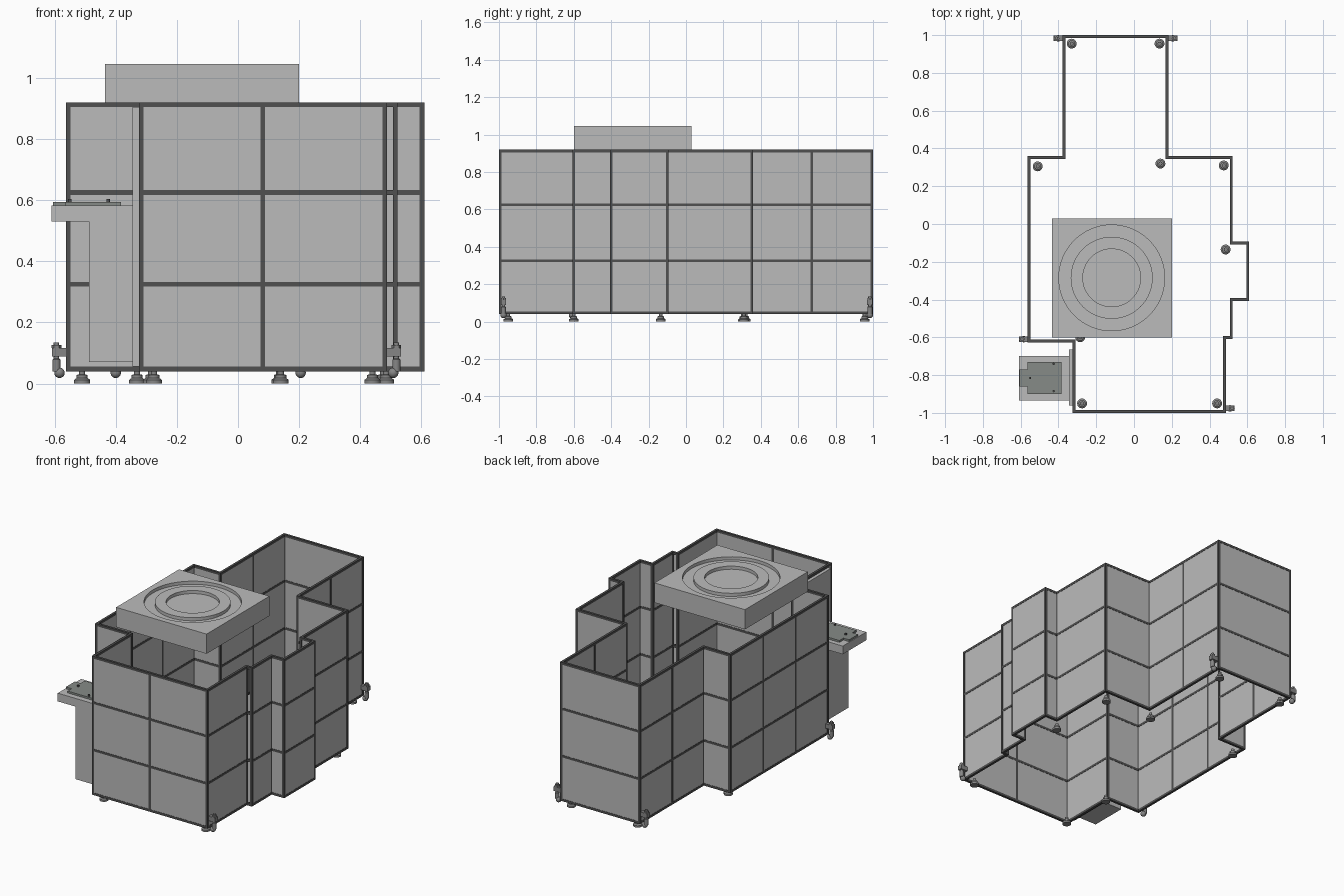
import bpy, bmesh, math
from mathutils import Vector, Matrix

default = bpy.data.objects.get("Cube")
if default:
    bpy.data.objects.remove(default, do_unlink=True)


def material(name, r, g, b):
    m = bpy.data.materials.new(name)
    m.use_nodes = True
    m.diffuse_color = (r, g, b, 1)
    m.node_tree.nodes["Principled BSDF"].inputs["Base Color"].default_value = (r, g, b, 1)
    return m


PANEL = material("panel grey", .5, .5, .5)
FRAME = material("frame dark grey", .08, .08, .08)
METAL = material("metal grey", .24, .24, .24)
PLATE = material("plate grey", .24, .26, .245)


def finish(name, bm, mat, smooth=False):
    bmesh.ops.recalc_face_normals(bm, faces=bm.faces)
    me = bpy.data.meshes.new(name)
    bm.to_mesh(me)
    bm.free()
    me.materials.append(mat)
    ob = bpy.data.objects.new(name, me)
    bpy.context.collection.objects.link(ob)
    if smooth:
        bpy.ops.object.select_all(action="DESELECT")
        ob.select_set(True)
        bpy.context.view_layer.objects.active = ob
        bpy.ops.object.shade_smooth_by_angle()
    return ob


def add_box(bm, lo, hi):
    lo, hi = Vector(lo), Vector(hi)
    size = hi - lo
    mat = Matrix.Translation((lo + hi) / 2) @ Matrix.Diagonal((*size, 1))
    bmesh.ops.create_cube(bm, size=1, matrix=mat)


def box(name, lo, hi, mat):
    bm = bmesh.new()
    add_box(bm, lo, hi)
    return finish(name, bm, mat)


def lathe(bm, profile, centre, steps=24):
    c = Vector(centre)
    vs = [bm.verts.new(c + Vector((r, 0, z))) for r, z in profile]
    es = [bm.edges.new(p) for p in zip(vs, vs[1:])]
    bmesh.ops.spin(bm, geom=vs + es, cent=c, axis=(0, 0, 1), angle=math.tau,
                   steps=steps, use_duplicate=False)
    bmesh.ops.remove_doubles(bm, verts=bm.verts, dist=.0001)


# Enclosure outline, walked around the footprint
outline = [(-.37, .993), (.175, .993), (.175, .352), (.515, .352), (.515, -.10),
           (.602, -.10), (.602, -.40), (.515, -.40), (.515, -.60), (.48, -.60),
           (.48, -.993), (-.317, -.993), (-.317, -.62), (-.555, -.62),
           (-.555, .352), (-.37, .352)]
LOW, HIGH, HALF = .04, .92, .0075
rails = [LOW + HALF, .325, .625, HIGH - HALF]
frame, panels = bmesh.new(), bmesh.new()


def post(p):
    add_box(frame, (p.x - HALF, p.y - HALF, LOW), (p.x + HALF, p.y + HALF, HIGH))


for i, start in enumerate(outline):
    a, b = Vector(start), Vector(outline[(i + 1) % len(outline)])
    length = (b - a).length
    bays = max(1, int(length / .31))
    for k in range(bays):
        post(a.lerp(b, k / bays))
    lo = Vector((min(a.x, b.x), min(a.y, b.y)))
    hi = Vector((max(a.x, b.x), max(a.y, b.y)))
    for z in rails:
        add_box(frame, (lo.x - HALF, lo.y - HALF, z - HALF), (hi.x + HALF, hi.y + HALF, z + HALF))
    # Narrow slot is open; the two shoulder walls are open at the bottom
    if length < .05:
        continue
    shoulder = a.y == b.y == .352
    t = .006
    add_box(panels, (lo.x - t, lo.y - t, rails[1] if shoulder else LOW + HALF),
            (hi.x + t, hi.y + t, HIGH - HALF))
finish("enclosure_frame", frame, FRAME)
finish("enclosure_panels", panels, PANEL)

# Roof filter unit with a round stepped outlet
roof = box("roof_filter_unit", (-.435, -.6, .92), (.2, .03, 1.045), PANEL)
outlet = (-.118, -.285, 1.045)
for profile in ([(.217, -.02), (.28, -.02), (.28, .02), (.217, .02), (.217, -.02)],
                [(0, -.02), (.153, -.02), (.153, .02), (0, .02)]):
    bm = bmesh.new()
    lathe(bm, profile, outlet, 64)
    cutter = finish("outlet_cutter", bm, PANEL)
    cutter.hide_render = True
    mod = roof.modifiers.new("outlet", "BOOLEAN")
    mod.operation, mod.solver, mod.object = "DIFFERENCE", "EXACT", cutter
    bpy.context.view_layer.objects.active = roof
    bpy.ops.object.modifier_apply(modifier=mod.name)
    bpy.data.objects.remove(cutter, do_unlink=True)

# Side loading station
box("station_back_plate", (-.345, -.96, .055), (-.322, -.665, .905), PANEL)
box("station_column", (-.487, -.935, .07), (-.343, -.70, .535), PANEL)
box("station_table", (-.61, -.935, .53), (-.343, -.70, .582), PANEL)
bm = bmesh.new()
add_box(bm, (-.565, -.90, .58), (-.383, -.73, .594))
add_box(bm, (-.605, -.86, .58), (-.564, -.77, .594))
finish("load_plate", bm, PLATE)
bm = bmesh.new()
for x, y in [(-.55, -.815), (-.425, -.74), (-.425, -.885)]:
    lathe(bm, [(0, 0), (.006, 0), (.006, .012), (0, .012)], (x, y, .592), 12)
finish("locating_pins", bm, FRAME)

# Levelling feet
bm = bmesh.new()
for x, y in [(-.33, .955), (.135, .955), (-.51, .305), (.14, .32), (.475, .31),
             (.485, -.135), (-.285, -.6), (-.275, -.95), (.44, -.95)]:
    lathe(bm, [(0, 0), (.026, 0), (.026, .012), (.018, .018), (.018, .028),
               (.01, .03), (.01, .045), (0, .045)], (x, y, 0))
finish("levelling_feet", bm, METAL, True)

# Corner anchor clamps: bracket, threaded pin, nuts and bent foot
bm = bmesh.new()
for x, y, side in [(-.378, .983, -1), (.183, .983, 1), (-.562, -.61, -1), (.486, -.976, 1)]:
    far = x + side * .047
    add_box(bm, (min(x, far), y - .014, .088), (max(x, far), y + .014, .116))
    pin = x + side * .032
    lathe(bm, [(0, .04), (.013, .04), (.013, .078), (.009, .082), (.009, .135), (0, .135)],
          (pin, y, 0), 16)
    lathe(bm, [(0, .116), (.016, .116), (.016, .126), (0, .126)], (pin, y, 0), 6)
    bmesh.ops.create_uvsphere(bm, u_segments=16, v_segments=10, radius=.017,
                              matrix=Matrix.Translation((pin - side * .01, y, .035)))
finish("anchor_clamps", bm, METAL, True)
